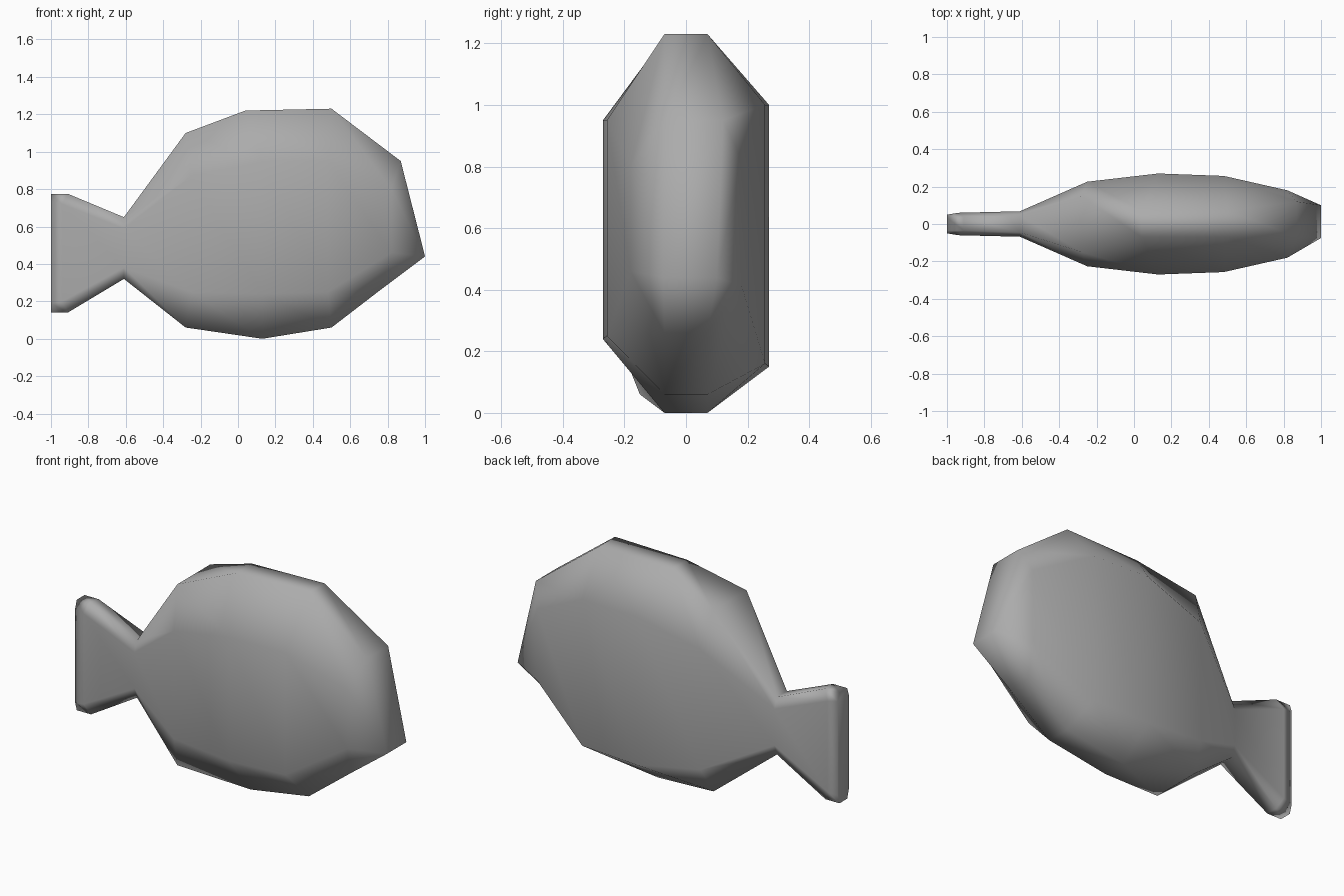
import bpy
import bmesh

cube = bpy.data.objects.get("Cube")
if cube:
    bpy.data.objects.remove(cube, do_unlink=True)

grey = bpy.data.materials.new("plain grey")
grey.use_nodes = True
colour = (0.41, 0.41, 0.41, 1)
grey.diffuse_color = colour
grey.node_tree.nodes["Principled BSDF"].inputs["Base Color"].default_value = colour


def section(bm, keel, crest, rim, flank, side, skew=0, back_rim=None):
    """Eight-sided slice: keel and crest are (x, z), flank is (x, low z, high z)."""
    back_rim = back_rim or rim
    x, low, high = flank
    points = [
        (keel[0], -rim, keel[1]), (keel[0], rim, keel[1]),
        (x, side, low - 0.09 * skew), (x, side, high + 0.05 * skew),
        (crest[0], back_rim, crest[1]), (crest[0], -rim, crest[1]),
        (x, -side, high), (x, -side, low),
    ]
    return [bm.verts.new(p) for p in points]


bm = bmesh.new()
slices = [
    # tail fin
    section(bm, (-1.0, 0.14), (-1.0, 0.775), 0.035, (-1.0, 0.19, 0.73), 0.05),
    section(bm, (-0.91, 0.14), (-0.91, 0.775), 0.035, (-0.94, 0.2, 0.72), 0.06),
    # tail root
    section(bm, (-0.61, 0.32), (-0.61, 0.65), 0.045, (-0.61, 0.38, 0.59), 0.068),
    # body
    section(bm, (-0.28, 0.06), (-0.28, 1.1), 0.15, (-0.25, 0.25, 0.87), 0.226, 0.5),
    section(bm, (0.13, 0.0), (0.04, 1.22), 0.07, (0.13, 0.24, 0.95), 0.27, 1),
    section(bm, (0.5, 0.06), (0.5, 1.23), 0.07, (0.48, 0.25, 0.95), 0.257, 1),
    # head
    section(bm, (0.76, 0.26), (0.87, 0.95), 0.07, (0.82, 0.46, 0.8), 0.18, 0.5, 0.12),
]

# skin between neighbouring slices, and the flat tail end
for a, b in zip(slices, slices[1:]):
    for i in range(len(a)):
        j = (i + 1) % len(a)
        bm.faces.new((a[i], a[j], b[j], b[i]))
bm.faces.new(slices[0])

# blunt snout edge
front, back = [bm.verts.new((1.0, y, 0.44)) for y in (-0.075, 0.1)]
head = slices[-1]
for i in (1, 2, 3):
    bm.faces.new((head[i], head[i + 1], back))
for i in (5, 6, 7):
    bm.faces.new((head[i], head[(i + 1) % 8], front))
bm.faces.new((head[0], head[1], back, front))
bm.faces.new((head[4], head[5], front, back))
bmesh.ops.recalc_face_normals(bm, faces=bm.faces)

mesh = bpy.data.meshes.new("fish_body")
bm.to_mesh(mesh)
bm.free()
mesh.materials.append(grey)
mesh.shade_smooth()
fish = bpy.data.objects.new("fish_body", mesh)
bpy.context.collection.objects.link(fish)

# broad flanks dominate the smooth shading
weighted = fish.modifiers.new("flat_flanks", "WEIGHTED_NORMAL")
weighted.mode = "FACE_AREA"
weighted.weight = 50
